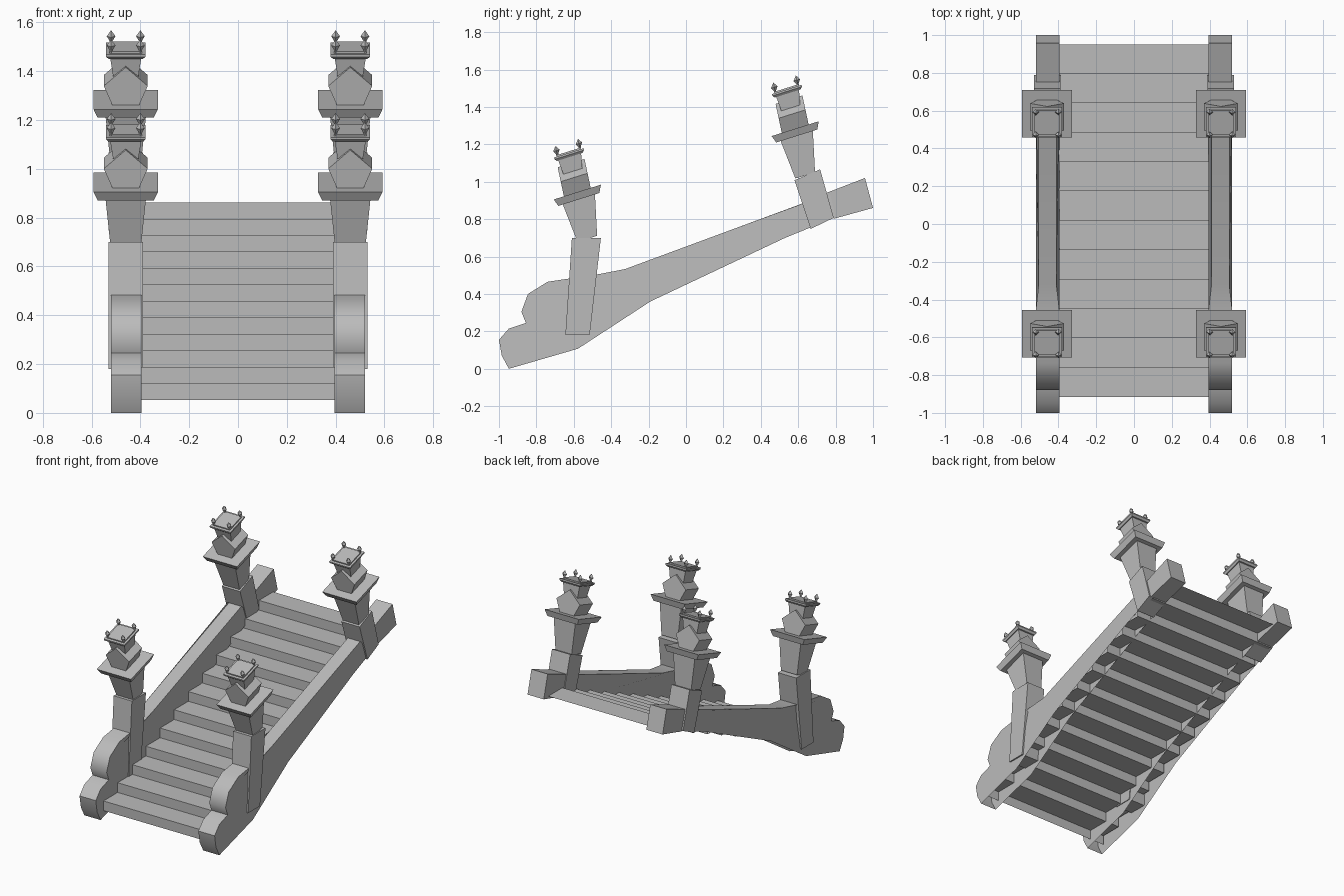
import bpy, bmesh
from mathutils import Vector, Matrix

if "Cube" in bpy.data.objects:
    bpy.data.objects.remove(bpy.data.objects["Cube"], do_unlink=True)

stone = bpy.data.materials.new("grey stone")
stone.use_nodes = True
GREY = (0.5, 0.5, 0.5, 1)
stone.diffuse_color = GREY
stone.node_tree.nodes["Principled BSDF"].inputs["Base Color"].default_value = GREY

MID = 0.46  # distance of each balustrade from the centre line


def finish(name, bm, mirror=True):
    bmesh.ops.recalc_face_normals(bm, faces=bm.faces)
    mesh = bpy.data.meshes.new(name)
    bm.to_mesh(mesh)
    bm.free()
    mesh.materials.append(stone)
    obj = bpy.data.objects.new(name, mesh)
    bpy.context.collection.objects.link(obj)
    if mirror:
        obj.modifiers.new("mirror", 'MIRROR').use_clip = False
    return obj


def loft(bm, a, b, skip=()):
    """Join two matching loops of points into a capped solid."""
    va = [bm.verts.new(p) for p in a]
    vb = [bm.verts.new(p) for p in b]
    bm.faces.new(va)
    bm.faces.new(vb[::-1])
    n = len(va)
    for i in range(n):
        if i not in skip:
            j = (i + 1) % n
            bm.faces.new((va[i], vb[i], vb[j], va[j]))


def rect(hx, hu, w):
    return [(-hx, -hu, w), (hx, -hu, w), (hx, hu, w), (-hx, hu, w)]


def side_slab(name, profile, x0, x1, skip=(), inset=()):
    """Extrude a (y, z) outline across x, pinching chosen points."""
    bm = bmesh.new()
    pinch = [0.015 if i in inset else 0 for i in range(len(profile))]
    loft(bm, [(x0 + d, y, z) for (y, z), d in zip(profile, pinch)],
         [(x1 - d, y, z) for (y, z), d in zip(profile, pinch)], skip)
    return finish(name, bm)


# Stair sheet of risers and treads, running into the hollow balustrades
COUNT, RUN, RISE = 12, 0.1555, 0.0675
path = [(-0.915, 0.053)]
for i in range(COUNT):
    y, z = path[-1]
    path += [(y, z + RISE), (y + RUN, z + RISE)]
bm = bmesh.new()
rows = [[bm.verts.new((x, y, z)) for x in (-0.505, 0.505)] for y, z in path]
for (a, b), (c, d) in zip(rows, rows[1:]):
    bm.faces.new((a, b, d, c))
finish("stairs", bm, mirror=False)

# Balustrade with double scroll foot, open underneath
outline = [(-0.947, 0.005), (-0.985, 0.07), (-1.0, 0.155), (-0.947, 0.215),
           (-0.856, 0.245), (-0.88, 0.305), (-0.845, 0.4), (-0.74, 0.465),
           (-0.46, 0.507), (-0.326, 0.533), (0.626, 0.885), (0.77, 0.935),
           (0.8, 0.81), (0.53, 0.7), (-0.19, 0.36), (-0.578, 0.107)]
outline[0] = (-0.947, 0.0)
rail = side_slab("balustrade", outline, 0.395, 0.52,
                 skip=(12, 13, 14, 15), inset=(9, 10))
bpy.context.view_layer.objects.active = rail
rail.select_set(True)
bpy.ops.object.shade_smooth_by_angle(angle=0.8)
rail.select_set(False)

# End block at the top of each balustrade
side_slab("end_block", [(0.75, 0.94), (0.957, 1.02), (1.0, 0.86), (0.79, 0.802)],
          0.395, 0.52)

# Posts that carry the pillars
side_slab("lower_post", [(-0.645, 0.18), (-0.515, 0.18), (-0.455, 0.7), (-0.61, 0.7)],
          0.39, 0.53)
side_slab("upper_post", [(0.667, 0.748), (0.79, 0.807), (0.717, 1.066), (0.58, 1.008)],
          0.39, 0.53)


def pillar(prefix, y, z):
    """Leaning pillar; local origin is the middle of the collar."""
    lean = Matrix(((1, 0, 0, MID), (0, 0.955, -0.21, y),
                   (0, 0.30, 0.98, z), (0, 0, 0, 1)))

    def part(name, *pairs):
        bm = bmesh.new()
        for a, b in pairs:
            loft(bm, a, b)
        bmesh.ops.transform(bm, matrix=lean, verts=bm.verts)
        finish(prefix + name, bm)

    part("shaft", (rect(0.062, 0.055, -0.235), rect(0.083, 0.09, -0.02)))
    part("collar", (rect(0.115, 0.115, -0.02), rect(0.132, 0.132, 0.02)))
    # Five-sided body with its point upward
    body = [(-0.055, 0.02), (0.055, 0.02), (0.09, 0.1), (0, 0.178), (-0.09, 0.1)]
    part("body", ([(x, -0.075, w) for x, w in body],
                  [(x, 0.075, w) for x, w in body]))
    part("neck", (rect(0.048, 0.05, 0.11), rect(0.064, 0.064, 0.215)))
    part("cap", (rect(0.07, 0.072, 0.212), rect(0.08, 0.083, 0.224)),
         (rect(0.08, 0.083, 0.224), rect(0.08, 0.083, 0.234)),
         (rect(0.066, 0.068, 0.234), rect(0.066, 0.068, 0.242)))

    # Diamond finials on the four corners of the cap
    bm = bmesh.new()
    for sx in (-1, 1):
        for su in (-1, 1):
            place = Matrix.Translation((sx * 0.06, su * 0.063, 0.266))
            for r1, r2, h, w in ((0.018, 0, 0.025, 0.0125), (0.006, 0.018, 0.02, -0.01),
                                 (0.006, 0.006, 0.02, -0.028)):
                bmesh.ops.create_cone(bm, cap_ends=False, segments=4,
                                      radius1=r1, radius2=r2, depth=h,
                                      matrix=place @ Matrix.Translation((0, 0, w)))
    bmesh.ops.remove_doubles(bm, verts=bm.verts, dist=0.0005)
    bmesh.ops.transform(bm, matrix=lean, verts=bm.verts)
    finish(prefix + "finials", bm)


pillar("lower_", -0.577, 0.925)
pillar("upper_", 0.588, 1.264)
